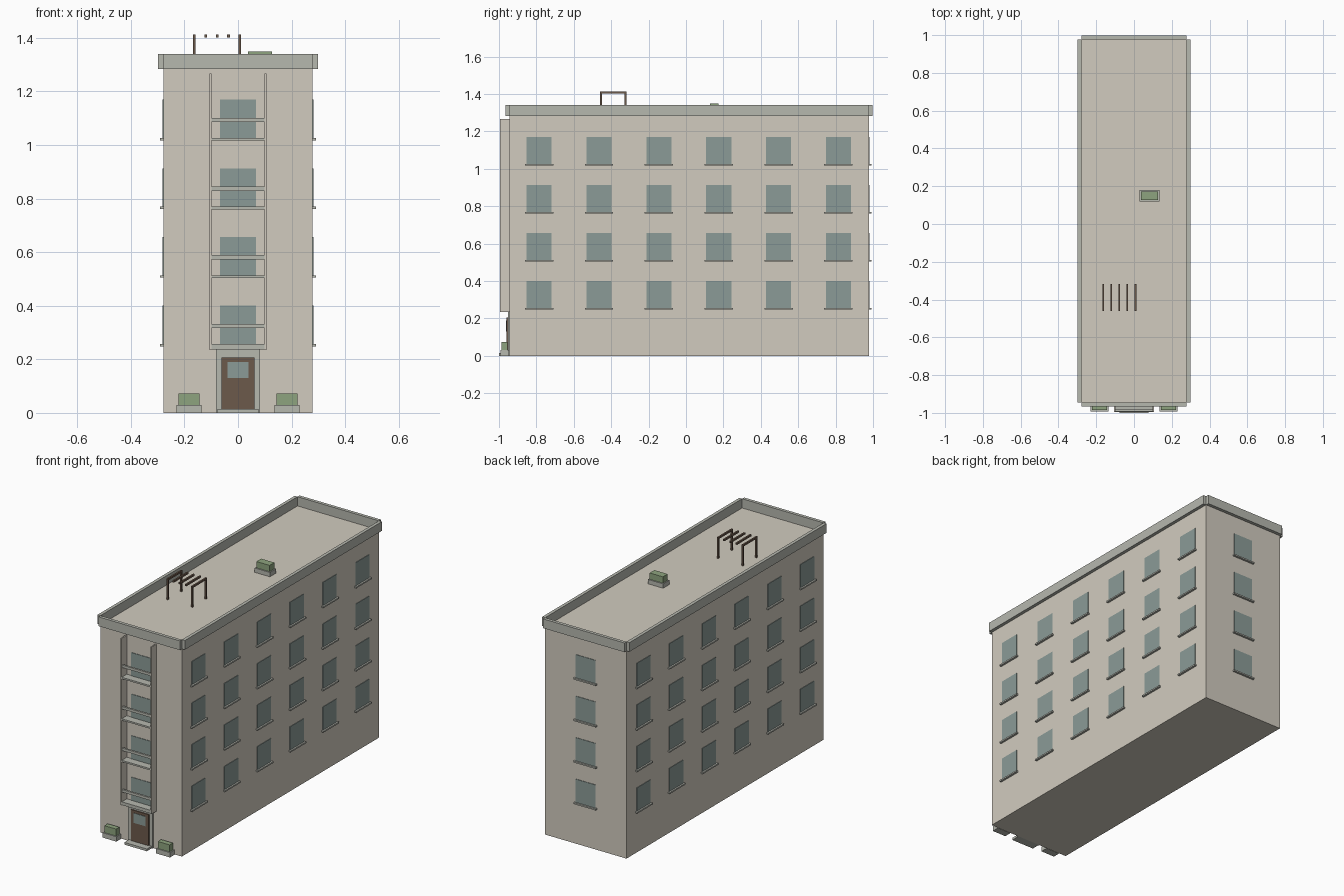
import bpy, bmesh

if "Cube" in bpy.data.objects:
    bpy.data.objects.remove(bpy.data.objects["Cube"])

def material(name, rgb):
    m = bpy.data.materials.new(name)
    m.diffuse_color = (*rgb, 1)
    m.use_nodes = True
    m.node_tree.nodes["Principled BSDF"].inputs["Base Color"].default_value = m.diffuse_color
    return m

WALL = material("wall", (0.64, 0.60, 0.52))
TRIM = material("trim", (0.47, 0.48, 0.43))
GLASS = material("glass", (0.26, 0.33, 0.31))
WOOD = material("wood", (0.15, 0.10, 0.07))
GREEN = material("green", (0.27, 0.37, 0.21))

def boxes(name, mat, items):
    """One object from boxes given as (x0, x1, y0, y1, z0, z1)."""
    bm = bmesh.new()
    for x0, x1, y0, y1, z0, z1 in items:
        verts = bmesh.ops.create_cube(bm, size=1)["verts"]
        for v in verts:
            v.co = (x1 if v.co.x > 0 else x0,
                    y1 if v.co.y > 0 else y0,
                    z1 if v.co.z > 0 else z0)
    me = bpy.data.meshes.new(name)
    bm.to_mesh(me)
    bm.free()
    me.materials.append(mat)
    ob = bpy.data.objects.new(name, me)
    bpy.context.collection.objects.link(ob)
    return ob

HX, Y0, Y1 = 0.278, -0.945, 0.978      # wall half width, front, back
ROOF, TOP, OUT = 1.283, 1.34, 0.02     # roof height, parapet top, overhang
FLOORS = [0.257 + 0.2565 * i for i in range(4)]   # window bottoms
BAYS = [-0.785 + 0.32 * i for i in range(6)]

# main block and parapet strips with notched corners
boxes("building_body", WALL, [(-HX, HX, Y0, Y1, 0, ROOF)])
boxes("parapet", TRIM,
      [(-HX, HX, Y0 - OUT, Y0, ROOF, TOP), (-HX, HX, Y1, Y1 + OUT, ROOF, TOP)] +
      [(s * HX, s * (HX + OUT), Y0, Y1, ROOF, TOP) if s > 0 else
       (-HX - OUT, -HX, Y0, Y1, ROOF, TOP) for s in (1, -1)])

# windows and sills on the long sides, the back and behind the balconies
W, H, T, S = 0.067, 0.143, 0.003, 0.013
panes, sills = [], []
for z in FLOORS:
    top, s0, s1 = z + H, z - 0.009, z
    for y in BAYS:
        panes += [(HX - T, HX + T, y - W, y + W, z, top),
                  (-HX - T, -HX + T, y - W, y + W, z, top)]
        sills += [(HX, HX + S, y - 0.076, y + 0.076, s0, s1),
                  (-HX - S, -HX, y - 0.076, y + 0.076, s0, s1)]
    panes += [(-W, W, Y1 - T, Y1 + T, z, top),
              (-W, W, Y0 - T, Y0 + T, z, top)]
    sills.append((-0.076, 0.076, Y1, Y1 + S, s0, s1))
boxes("window_panes", GLASS, panes)
boxes("window_sills", TRIM, sills)

# balcony stack: side fins, floor slabs, front rails
YB = -0.995
boxes("balcony_fins", WALL, [(-0.106, -0.098, YB, Y0, 0.235, 1.267),
                             (0.098, 0.106, YB, Y0, 0.235, 1.267)])
boxes("balcony_slabs", TRIM, [(-0.105, 0.105, YB, Y0, z - (0.02 if i == 0 else 0.01), z)
                              for i, z in enumerate(FLOORS)])
boxes("balcony_rails", TRIM, [(-0.1, 0.1, YB + 0.002, YB + 0.014, z + 0.059, z + 0.075)
                              for z in FLOORS])

# entrance
boxes("door_surround", TRIM, [(-0.083, 0.083, Y0 - 0.008, Y0, 0, 0.236)])
boxes("door", WOOD, [(-0.061, 0.061, Y0 - 0.014, Y0, 0.012, 0.206)])
boxes("door_glass", GLASS, [(-0.04, 0.04, Y0 - 0.017, Y0, 0.13, 0.19)])
boxes("door_step", TRIM, [(-0.077, 0.077, -1.0, Y0, 0, 0.014)])

# planters beside the door and on the roof
def planter(name, x, y, z, hx, hy, hb, hg):
    boxes(name + "_base", TRIM, [(x - hx, x + hx, y - hy, y + hy, z, z + hb)])
    boxes(name + "_hedge", GREEN, [(x - hx + 0.007, x + hx - 0.007,
                                    y - hy + 0.007, y + hy - 0.007, z + hb, z + hb + hg)])

planter("left_planter", -0.183, -0.97, 0, 0.047, 0.023, 0.03, 0.043)
planter("right_planter", 0.183, -0.97, 0, 0.047, 0.023, 0.03, 0.043)
planter("roof_planter", 0.082, 0.15, ROOF, 0.052, 0.03, 0.027, 0.039)

# roof pergola: four posts carrying five slats
P = 0.005
boxes("pergola_posts", WOOD, [(x - P, x + P, y - P, y + P, ROOF, 1.403)
                              for x in (-0.163, 0.007) for y in (-0.455, -0.323)])
boxes("pergola_slats", WOOD, [(x - P, x + P, -0.46, -0.318, 1.402, 1.413)
                              for x in [-0.163 + 0.0425 * i for i in range(5)]])
